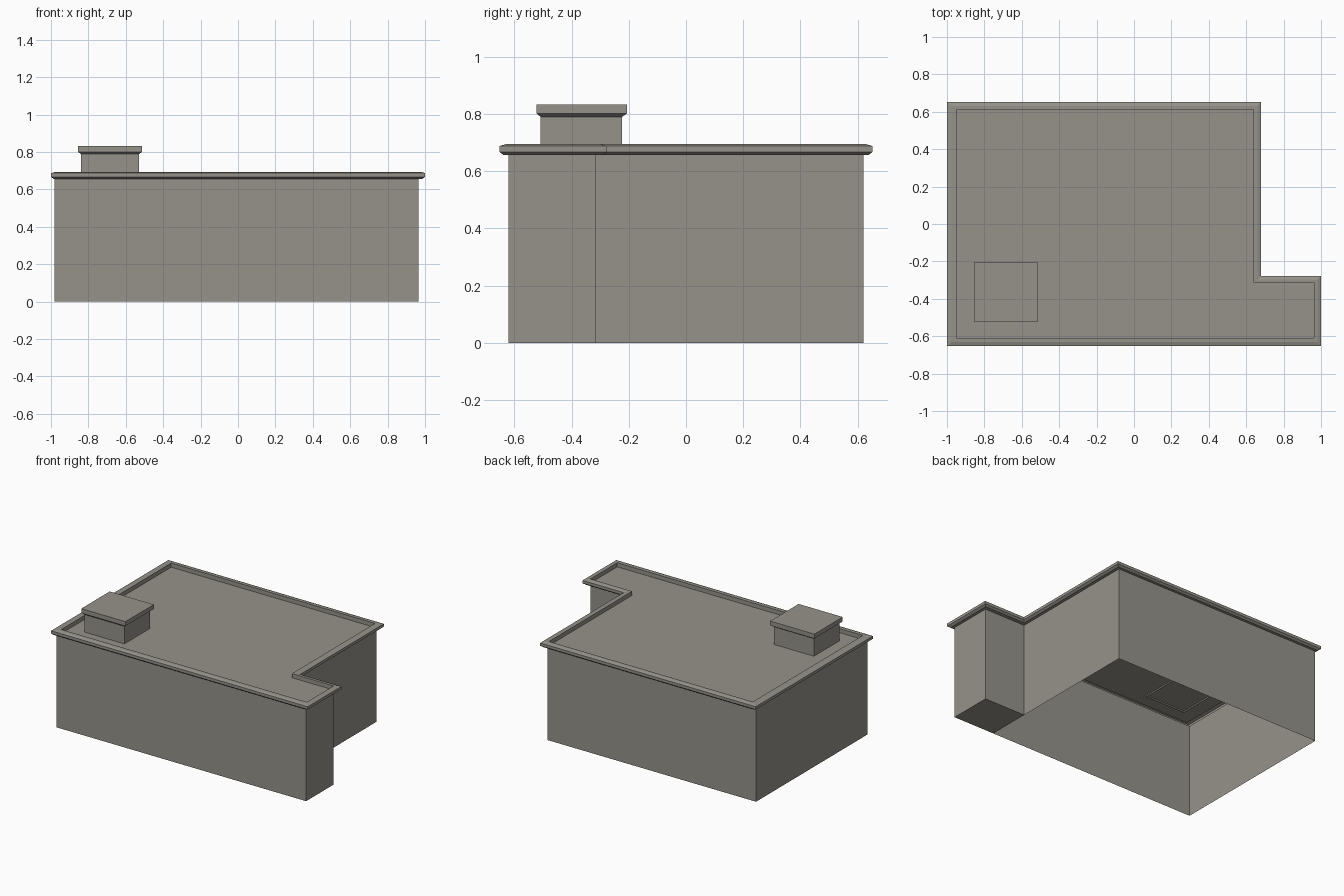
import bpy

if "Cube" in bpy.data.objects:
    bpy.data.objects.remove(bpy.data.objects["Cube"])

# One warm grey for the whole building
grey = bpy.data.materials.new("warm_grey")
grey.diffuse_color = (0.30, 0.29, 0.255, 1)
grey.use_nodes = True
grey.node_tree.nodes["Principled BSDF"].inputs["Base Color"].default_value = grey.diffuse_color


def ell(x0, xn, x1, y0, yn, y1, z):
    """L-shaped outline, counter-clockwise from above, notch at (xn, yn)."""
    return [(x0, y0, z), (x1, y0, z), (x1, yn, z), (xn, yn, z), (xn, y1, z), (x0, y1, z)]


def rect(x0, x1, y0, y1, z):
    return [(x0, y0, z), (x1, y0, z), (x1, y1, z), (x0, y1, z)]


def loft(name, rings, cap=False, extra=()):
    """Join matching outlines, optionally closing the last one."""
    n = len(rings[0])
    verts = [p for ring in rings for p in ring]
    faces = [(r * n + i, r * n + (i + 1) % n, (r + 1) * n + (i + 1) % n, (r + 1) * n + i)
             for r in range(len(rings) - 1) for i in range(n)]
    if cap:
        faces.append(tuple(range((len(rings) - 1) * n, len(rings) * n)))
    for quad in extra:
        faces.append(tuple(range(len(verts), len(verts) + len(quad))))
        verts += quad
    mesh = bpy.data.meshes.new(name)
    mesh.from_pydata(verts, [], faces)
    mesh.materials.append(grey)
    obj = bpy.data.objects.new(name, mesh)
    bpy.context.collection.objects.link(obj)
    return obj


# Walls: open underneath, except for the floor of the small wing
wall = (-0.98, 0.645, 0.965, -0.62, -0.315, 0.62)
wing_floor = rect(0.645, 0.965, -0.62, -0.315, 0.0)[::-1]
loft("walls", [ell(*wall, 0.0), ell(*wall, 0.656)], extra=[wing_floor])

# Roof: projecting bevelled rim, then down to the sunken flat roof
lip = (-0.985, 0.665, 0.985, -0.638, -0.29, 0.638)
outer = (-1.0, 0.68, 1.0, -0.652, -0.277, 0.652)
top = (-0.975, 0.66, 0.98, -0.63, -0.297, 0.63)
inner = (-0.95, 0.638, 0.963, -0.61, -0.312, 0.613)
loft("roof", [ell(*wall, 0.656), ell(*lip, 0.656), ell(*outer, 0.667), ell(*outer, 0.687),
              ell(*top, 0.694), ell(*inner, 0.694), ell(*inner, 0.665)], cap=True)

# Chimney stack and its flared cap
stack = (-0.84, -0.53, -0.508, -0.224)
cap = (-0.856, -0.512, -0.522, -0.206)
loft("chimney", [rect(*stack, 0.655), rect(*stack, 0.789), rect(*cap, 0.801),
                 rect(*cap, 0.832)], cap=True)
